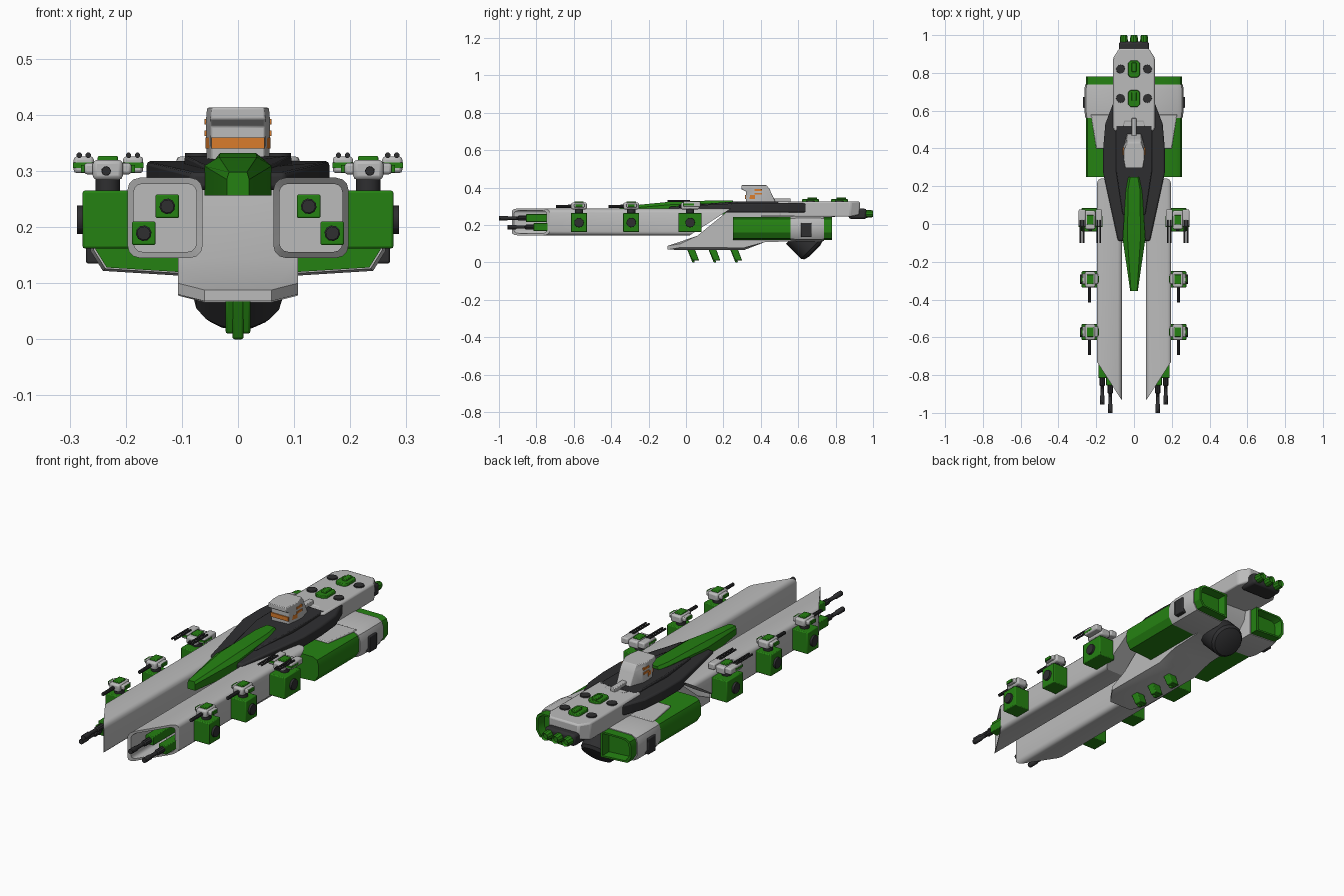
import bpy, bmesh, math
from mathutils import Vector

if "Cube" in bpy.data.objects:
    bpy.data.objects.remove(bpy.data.objects["Cube"])


def material(name, rgb):
    m = bpy.data.materials.new(name)
    m.diffuse_color = (*rgb, 1)
    m.use_nodes = True
    m.node_tree.nodes["Principled BSDF"].inputs["Base Color"].default_value = m.diffuse_color
    return m


GREY = material("hull grey", (0.5, 0.5, 0.5))
GREEN = material("green armour", (0.018, 0.22, 0.006))
DARK = material("dark metal", (0.028, 0.028, 0.03))
ORANGE = material("orange glow", (0.7, 0.2, 0.025))


def loft(name, rings, mat, mirror=False, bevel=0):
    """Skin a list of equal-sized point rings and cap both ends."""
    bm = bmesh.new()
    vs = [[bm.verts.new(p) for p in r] for r in rings]
    n = len(rings[0])
    for a, b in zip(vs, vs[1:]):
        for i in range(n):
            bm.faces.new((a[i], a[(i + 1) % n], b[(i + 1) % n], b[i]))
    bm.faces.new(vs[0])
    bm.faces.new(vs[-1])
    bmesh.ops.recalc_face_normals(bm, faces=bm.faces)
    me = bpy.data.meshes.new(name)
    bm.to_mesh(me)
    bm.free()
    me.materials.append(mat)
    ob = bpy.data.objects.new(name, me)
    bpy.context.collection.objects.link(ob)
    if bevel:
        b = ob.modifiers.new("bevel", 'BEVEL')
        b.width = bevel
        b.segments = 2
        b.limit_method = 'ANGLE'
    if mirror:
        ob.modifiers.new("mirror", 'MIRROR')
    return ob


def box(name, x, y, z, mat, mirror=False, bevel=0):
    """Box from (low, high) ranges."""
    ring = lambda h: [(x[0], y[0], h), (x[1], y[0], h), (x[1], y[1], h), (x[0], y[1], h)]
    return loft(name, [ring(z[0]), ring(z[1])], mat, mirror, bevel)


def tube(name, stations, mat, n=12, mirror=False):
    """Round part through (point, radius) stations."""
    d = (Vector(stations[-1][0]) - Vector(stations[0][0])).normalized()
    u = d.orthogonal().normalized()
    v = d.cross(u)
    ang = [(i + 0.5) * 2 * math.pi / n for i in range(n)]
    rings = [[Vector(p) + (u * math.cos(a) + v * math.sin(a)) * r for a in ang] for p, r in stations]
    return loft(name, rings, mat, mirror)


def sym(half):
    """Complete a half outline of (x, y) across x = 0."""
    return half + [(-x, y) for x, y in reversed(half)]


def plan(name, half, z0, z1, mat, bevel=0):
    """Symmetric plan outline raised between two heights (numbers or functions of y)."""
    f = [h if callable(h) else (lambda y, h=h: h) for h in (z0, z1)]
    return loft(name, [[(x, y, g(y)) for x, y in sym(half)] for g in f], mat, False, bevel)


# Forward prongs: hollow rounded channels, cut diagonally at both ends
def rounded(inset, r):
    x0, x1, z0, z1 = 0.063 + inset, 0.197 - inset, 0.145 + inset, 0.288 - inset
    pts = []
    for cx, cz, a0 in ((x1 - r, z1 - r, 0), (x0 + r, z1 - r, 90), (x0 + r, z0 + r, 180), (x1 - r, z0 + r, 270)):
        for k in range(4):
            a = math.radians(a0 + 30 * k)
            pts.append((cx + r * math.cos(a), cz + r * math.sin(a)))
    return pts


outer, inner = rounded(0, 0.022), rounded(0.011, 0.015)
nose = lambda x: -0.93 + max(0, x - 0.067) * 1.55
tail_cut = lambda z: 0.02 + (z - 0.145) * 1.54
loft("prong", [[(x, tail_cut(z), z) for x, z in outer],
               [(x, nose(x), z) for x, z in outer],
               [(x, nose(x), z) for x, z in inner],
               [(x, -0.66, z) for x, z in inner]], GREY, True)

# Twin guns inside each prong
for x, z, y0, tip in ((0.126, 0.237, -0.855, -1.0), (0.168, 0.189, -0.815, -0.955)):
    box("prong_gun_body", (x - 0.021, x + 0.021), (y0, -0.65), (z - 0.021, z + 0.021), GREEN, True, 0.003)
    tube("prong_gun_barrel", [((x, y0 + 0.02, z), 0.014), ((x, y0 - 0.04, z), 0.014),
                              ((x, y0 - 0.045, z), 0.009), ((x, tip + 0.05, z), 0.009),
                              ((x, tip + 0.045, z), 0.012), ((x, tip, z), 0.012)], DARK, 10, True)

# Side turrets: green mount, dark disc, neck, head and barrels
for y, hw, big in ((0.022, 0.062, True), (-0.293, 0.043, False), (-0.572, 0.043, False)):
    box("turret_mount", (0.19, 0.277), (y - hw, y + hw), (0.162, 0.265), GREEN, True, 0.004)
    tube("mount_disc", [((0.27, y, 0.213), 0.026), ((0.287, y, 0.213), 0.025)], DARK, 12, True)
    tube("turret_neck", [((0.232, y, 0.26), 0.022), ((0.232, y, 0.29), 0.022)], DARK, 12, True)
    h = 0.05 if big else 0.042
    box("turret_head", (0.205, 0.259), (y - h, y + h), (0.284, 0.32), GREY, True, 0.008)
    box("turret_cap", (0.214, 0.25), (y - 0.025, y + 0.025), (0.316, 0.327), GREEN, True, 0.003)
    if big:
        for x in (0.187, 0.275):
            box("turret_side_pod", (x - 0.018, x + 0.018), (y - 0.035, y + 0.055), (0.296, 0.326), GREY, True, 0.006)
            box("pod_stripe", (x - 0.019, x + 0.019), (y - 0.037, y + 0.02), (0.305, 0.315), GREEN, True)
            for dx in (-0.008, 0.008):
                tube("turret_barrel", [((x + dx, y, 0.328), 0.005), ((x + dx, -0.1, 0.328), 0.005)], DARK, 8, True)
        tube("turret_sight", [((0.232, y, 0.298), 0.009), ((0.232, y - 0.06, 0.298), 0.009)], DARK, 10, True)
    else:
        box("turret_ears", (0.19, 0.274), (y - 0.026, y + 0.03), (0.294, 0.314), GREY, True, 0.005)
        for x in (0.19, 0.274):
            box("turret_ear_caps", (x - 0.006, x + 0.006), (y - 0.018, y + 0.018), (0.297, 0.311), GREEN, True)
        tube("turret_barrel", [((0.235, y, 0.3), 0.009), ((0.235, y - 0.122, 0.3), 0.008)], DARK, 10, True)

# Lower hull: sloping keel lofted across its width
keel = [(-0.1, 0.068), (-0.1, 0.088), (0.06, 0.142), (0.24, 0.288), (0.72, 0.288), (0.7, 0.2),
        (0.62, 0.115), (0.42, 0.108), (0.31, 0.066)]
nose_in = lambda y, k: y + (0.07 * k if y < 0 else 0)
loft("lower_hull", [[(x, nose_in(y, k), z + (0.012 * k if z < 0.1 else 0)) for y, z in keel]
                    for x, k in ((-0.107, 1), (-0.06, 0), (0.06, 0), (0.107, 1))], GREY)

# Belly guns raked backwards
for y in (-0.002, 0.112, 0.228):
    for x, dy, z0 in ((0.022, 0.042, 0.01), (0.01, 0.02, 0.0)):
        loft("belly_gun", [[(-x, y, 0.09), (x, y, 0.09), (x, y + dy, 0.09), (-x, y + dy, 0.09)],
                           [(-x, y + 0.036, z0), (x, y + 0.036, z0),
                            (x, y + 0.03 + dy, z0), (-x, y + 0.03 + dy, z0)]], GREEN, bevel=0.004)

# Tilted belly drum
drum = lambda t: (0, 0.682 - t, 0.066 + t)
tube("belly_drum", [(drum(0.09), 0.08), (drum(0.01), 0.08), (drum(0), 0.07), (drum(-0.006), 0.04)], DARK, 16)

# Engine pods with hollow rear, grey collar and dark side vents
pod = [(0.09, 0.243), (0.225, 0.243), (0.246, 0.232), (0.254, 0.21), (0.254, 0.16), (0.234, 0.128), (0.09, 0.119)]


def pod_ring(y, s):
    return [(0.172 + (x - 0.172) * s, y, 0.183 + (z - 0.183) * s) for x, z in pod]


loft("engine_pod", [pod_ring(0.25, 1), pod_ring(0.78, 1), pod_ring(0.78, 0.86), pod_ring(0.74, 0.78)], GREEN, True)
loft("engine_collar", [pod_ring(0.56, 1.04), pod_ring(0.6, 1.11), pod_ring(0.71, 1.11), pod_ring(0.738, 1.06)],
     GREY, True)
box("engine_vent", (0.24, 0.271), (0.615, 0.672), (0.135, 0.212), DARK, True, 0.004)
loft("engine_fairing", [[(0.08, 0.4, z), (0.2, 0.4, z), (0.228, 0.58, z), (0.08, 0.58, z)] for z in (0.2, 0.251)],
     GREY, True, 0.004)

# Dark upper deck
deck_top = lambda y: 0.318 if y > 0.2 else 0.298
plan("upper_deck", [(0.05, -0.09), (0.085, -0.09), (0.163, 0.27), (0.163, 0.4), (0.152, 0.53), (0.108, 0.645)],
     0.266, deck_top, DARK, 0.008)
plan("deck_riser", [(0.045, 0.05), (0.06, 0.05), (0.095, 0.28), (0.095, 0.52)], 0.3,
     lambda y: 0.327 if y > 0.2 else 0.31, DARK, 0.004)

# Green spine running out between the prongs
loft("green_spine", [[(-a, y, 0.256), (a, y, 0.256), (a, y, zs), (b, y, zt), (-b, y, zt), (-a, y, zs)]
                     for y, a, b, zs, zt in ((-0.355, 0.02, 0.016, 0.285, 0.298), (-0.08, 0.06, 0.034, 0.309, 0.325),
                                             (0.18, 0.043, 0.032, 0.318, 0.332), (0.25, 0.03, 0.02, 0.318, 0.332))],
     GREEN)

# Tail block with deck fittings
plan("tail_block", [(0.045, 0.54), (0.065, 0.47), (0.11, 0.5), (0.11, 0.88), (0.078, 0.93)],
     lambda y: 0.242 if y < 0.9 else 0.255, 0.326, GREY, 0.008)
box("tail_spine", (-0.06, 0.06), (0.46, 0.6), (0.26, 0.324), GREY)
for y in (0.665, 0.82):
    tube("deck_disc", [((0.071, y, 0.31), 0.025), ((0.071, y, 0.332), 0.023)], DARK, 12, True)
    plan("deck_hatch", [(0.018, y - 0.045), (0.031, y - 0.032), (0.031, y + 0.032), (0.018, y + 0.045)],
         0.31, 0.338, GREEN, 0.003)
    box("hatch_ridge", (-0.012, 0.012), (y - 0.015, y + 0.035), (0.33, 0.347), GREEN, bevel=0.003)

# Rear engine block and three nozzles
box("rear_engine", (-0.08, 0.08), (0.87, 0.965), (0.232, 0.288), DARK, bevel=0.012)
for x in (-0.054, 0, 0.054):
    tube("rear_nozzle", [((x, 0.94, 0.26), 0.022), ((x, 0.985, 0.26), 0.021), ((x, 1.0, 0.26), 0.017),
                         ((x, 0.99, 0.26), 0.012)], GREEN, 10)

# Bridge tower, built up through plan levels
levels = ((0.31, 0.32, 0.485, 0.056), (0.38, 0.32, 0.452, 0.057), (0.392, 0.296, 0.447, 0.057), (0.413, 0.296, 0.43, 0.055))
loft("bridge_tower", [[(x * w, y, z) for x, y in sym([(0.85, f), (1, f + 0.05), (1, f + 0.09), (0.65, b)])]
                      for z, f, b, w in levels], GREY, bevel=0.003)
box("bridge_fin", (-0.013, 0.013), (0.42, 0.56), (0.31, 0.343), GREY, bevel=0.003)
box("bridge_front_window", (-0.047, 0.047), (0.315, 0.324), (0.34, 0.36), ORANGE)
loft("bridge_corner_window", [[(0.046, 0.315, z), (0.058, 0.37, z), (0.05, 0.37, z), (0.04, 0.32, z)]
                              for z in (0.34, 0.36)], ORANGE, True)
for z in (0.367, 0.388):
    box("bridge_side_window", (0.052, 0.06), (0.365, 0.405), (z - 0.005, z + 0.005), ORANGE, True)

# Smooth rounded parts while keeping hard edges
for ob in bpy.data.objects:
    ob.select_set(True)
    bpy.context.view_layer.objects.active = ob
bpy.ops.object.shade_smooth_by_angle(angle=math.radians(32))
